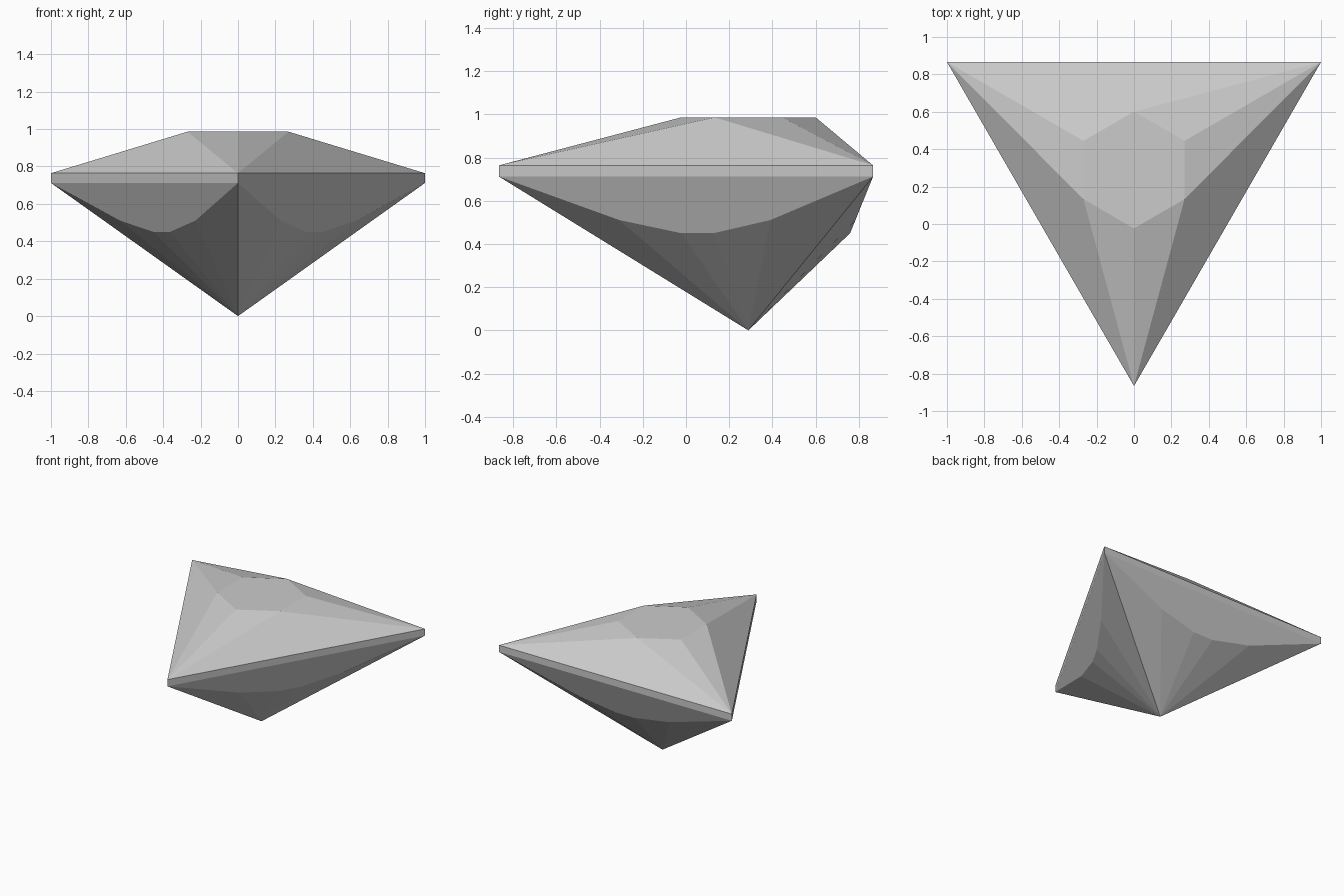
import bpy, bmesh, math
from mathutils import Vector, Matrix

cube = bpy.data.objects.get("Cube")
if cube:
    bpy.data.objects.remove(cube, do_unlink=True)

INRADIUS = 1 / math.sqrt(3)      # centre to the middle of a girdle side
CENTRE_Y = math.sqrt(3) / 6      # gem axis
GIRDLE_LOW, GIRDLE_TOP = 0.712, 0.764
TABLE_Z, TABLE_RADIUS = 0.986, 0.312

mat = bpy.data.materials.new("stone_grey")
mat.use_nodes = True
grey = (0.6, 0.6, 0.6, 1)
mat.diffuse_color = grey
mat.node_tree.nodes["Principled BSDF"].inputs["Base Color"].default_value = grey

points = [Vector((0, 0, 0))]     # culet

# flat hexagonal table
for i in range(6):
    a = math.radians(30 + 60 * i)
    points.append(Vector((TABLE_RADIUS * math.cos(a), TABLE_RADIUS * math.sin(a), TABLE_Z)))

# lower rim of one sloping side facet, as (along the side, height)
rim = [(0.405, 0.511), (0.087, 0.45), (-0.087, 0.45), (-0.405, 0.511)]
side = [Vector((1, INRADIUS, z)) for z in (GIRDLE_LOW, GIRDLE_TOP)]
side += [Vector((t, INRADIUS - 0.405 * (GIRDLE_LOW - z), z)) for t, z in rim]

# repeat the side three times around the axis
for i in range(3):
    turn = Matrix.Rotation(i * math.tau / 3, 3, 'Z')
    points += [turn @ p for p in side]

# the convex skin of the points is the cut stone
bm = bmesh.new()
for p in points:
    bm.verts.new(p + Vector((0, CENTRE_Y, 0)))
bmesh.ops.convex_hull(bm, input=bm.verts)
bmesh.ops.dissolve_limit(bm, angle_limit=math.radians(0.5), verts=bm.verts, edges=bm.edges)
bmesh.ops.recalc_face_normals(bm, faces=bm.faces)

mesh = bpy.data.meshes.new("triangular_gem")
bm.to_mesh(mesh)
bm.free()
mesh.materials.append(mat)
gem = bpy.data.objects.new("triangular_gem", mesh)
bpy.context.collection.objects.link(gem)
